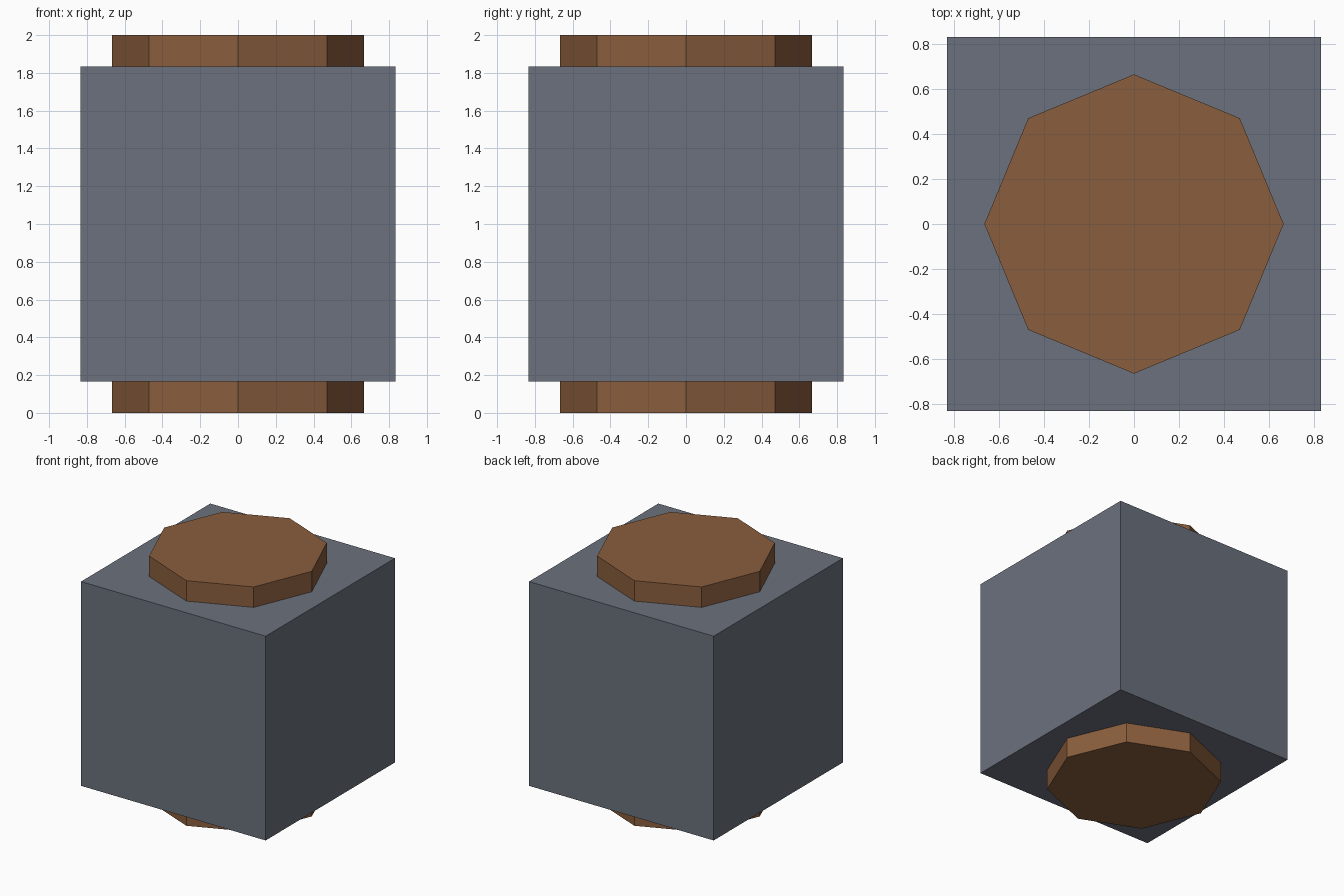
import bpy

if "Cube" in bpy.data.objects:
    bpy.data.objects.remove(bpy.data.objects["Cube"])

SIZE = 5 / 3      # body edge length
RADIUS = 2 / 3    # core corner radius


def paint(obj, name, color):
    mat = bpy.data.materials.new(name)
    mat.diffuse_color = (*color, 1)
    mat.use_nodes = True
    mat.node_tree.nodes["Principled BSDF"].inputs["Base Color"].default_value = mat.diffuse_color
    obj.data.materials.append(mat)


# Cube body
bpy.ops.mesh.primitive_cube_add(size=SIZE, location=(0, 0, 1))
body = bpy.context.object
body.name = "cube_body"
paint(body, "slate", (0.145, 0.165, 0.205))

# Octagonal core running through the body, showing at both ends
bpy.ops.mesh.primitive_cylinder_add(vertices=8, radius=RADIUS, depth=2, location=(0, 0, 1))
core = bpy.context.object
core.name = "octagonal_core"
paint(core, "brown", (0.255, 0.112, 0.047))
